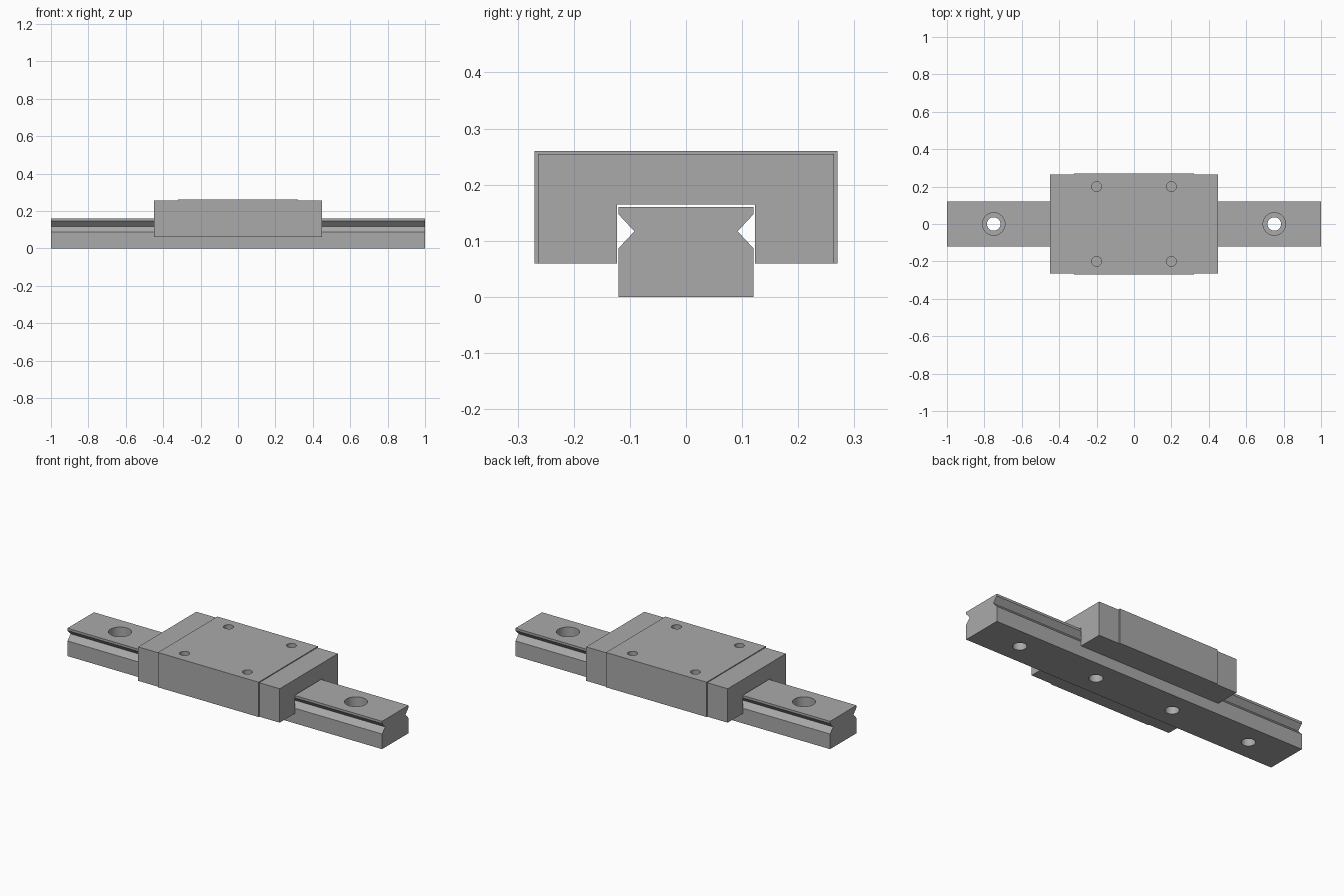
import bpy, bmesh, math

if "Cube" in bpy.data.objects:
    bpy.data.objects.remove(bpy.data.objects["Cube"], do_unlink=True)

steel = bpy.data.materials.new("steel_grey")
steel.use_nodes = True
GREY = (0.4, 0.4, 0.4, 1)
steel.diffuse_color = GREY
steel.node_tree.nodes["Principled BSDF"].inputs["Base Color"].default_value = GREY


def extrude_x(name, half, x0, x1):
    """Mirror a half outline (y, z) about y = 0 and extrude it along x."""
    outline = half + [(-y, z) for y, z in reversed(half)]
    bm = bmesh.new()
    face = bm.faces.new([bm.verts.new((x0, y, z)) for y, z in outline])
    ext = bmesh.ops.extrude_face_region(bm, geom=[face])["geom"]
    verts = [v for v in ext if isinstance(v, bmesh.types.BMVert)]
    bmesh.ops.translate(bm, vec=(x1 - x0, 0, 0), verts=verts)
    bmesh.ops.recalc_face_normals(bm, faces=bm.faces)
    mesh = bpy.data.meshes.new(name)
    bm.to_mesh(mesh)
    bm.free()
    mesh.materials.append(steel)
    obj = bpy.data.objects.new(name, mesh)
    bpy.context.collection.objects.link(obj)
    return obj


def drill(obj, x, y, radius, z0, z1):
    """Cut a round vertical hole between two heights."""
    bpy.ops.mesh.primitive_cylinder_add(vertices=48, radius=radius, depth=z1 - z0,
                                        location=(x, y, (z0 + z1) / 2))
    cutter = bpy.context.object
    cutter.hide_render = True
    cutter.data.materials.append(steel)
    mod = obj.modifiers.new("hole", "BOOLEAN")
    mod.operation = "DIFFERENCE"
    mod.solver = "EXACT"
    mod.object = cutter
    bpy.ops.object.select_all(action="DESELECT")
    obj.select_set(True)
    bpy.context.view_layer.objects.active = obj
    bpy.ops.object.modifier_apply(modifier=mod.name)
    bpy.data.objects.remove(cutter, do_unlink=True)


def channel(width, top):
    """Half outline of a block straddling the rail."""
    return [(0.123, 0.06), (width, 0.06), (width, top), (0, top)]


def saddle(name, width, top, x0, x1):
    half = [(0.123, 0.165), (0.123, 0.06), (width, 0.06), (width, top)]
    return extrude_x(name, half, x0, x1)


# Rail with a V groove along each side and counterbored bolt holes
rail = extrude_x("rail", [(0.12, 0), (0.12, 0.087), (0.092, 0.117),
                          (0.12, 0.147), (0.12, 0.16)], -1, 1)
for x in (-0.75, -0.25, 0.25, 0.75):
    drill(rail, x, 0, 0.06, 0.07, 0.2)
    drill(rail, x, 0, 0.036, -0.1, 0.1)

# Carriage body with four blind mounting holes
body = saddle("carriage_body", 0.27, 0.26, -0.32, 0.32)
for x in (-0.2, 0.2):
    for y in (-0.2, 0.2):
        drill(body, x, y, 0.026, 0.19, 0.3)

# Slightly smaller end caps
saddle("right_end_cap", 0.264, 0.255, -0.45, -0.32)
saddle("left_end_cap", 0.264, 0.255, 0.32, 0.45)

# Smooth the hole walls, keep the edges sharp
for obj in (rail, body):
    bpy.ops.object.select_all(action="DESELECT")
    obj.select_set(True)
    bpy.context.view_layer.objects.active = obj
    bpy.ops.object.shade_smooth_by_angle(angle=math.radians(30))
